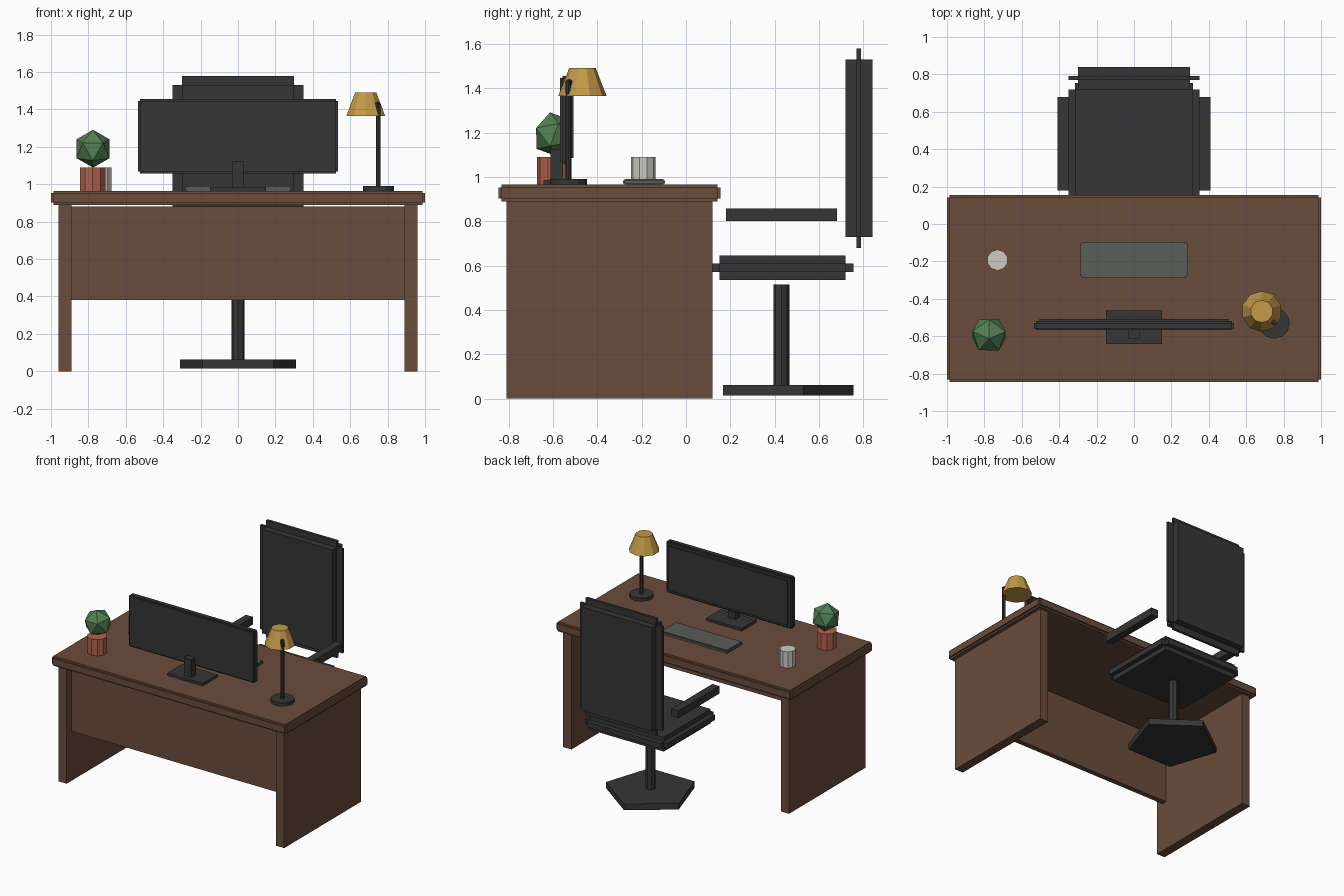
import bpy, bmesh, math
from mathutils import Vector, Matrix

if "Cube" in bpy.data.objects:
    bpy.data.objects.remove(bpy.data.objects["Cube"])


def material(name, r, g, b):
    lin = [((c / 255 + 0.055) / 1.055) ** 2.4 for c in (r, g, b)]
    m = bpy.data.materials.new(name)
    m.diffuse_color = (*lin, 1)
    m.use_nodes = True
    m.node_tree.nodes["Principled BSDF"].inputs["Base Color"].default_value = m.diffuse_color
    return m


WOOD = material("brown wood", 106, 76, 60)
DARK = material("charcoal", 54, 54, 55)
GREY = material("keyboard grey", 90, 93, 87)
CREAM = material("mug white", 205, 203, 197)
CLAY = material("terracotta", 178, 97, 78)
LEAF = material("leaf green", 82, 128, 82)
GOLD = material("lamp gold", 196, 155, 72)


def finish(name, bm, mat):
    me = bpy.data.meshes.new(name)
    bm.to_mesh(me)
    bm.free()
    me.materials.append(mat)
    ob = bpy.data.objects.new(name, me)
    bpy.context.collection.objects.link(ob)
    return ob


def add_box(bm, c, s):
    bmesh.ops.create_cube(bm, size=1, matrix=Matrix.Translation(c) @ Matrix.Diagonal((*s, 1)))


def box(name, mat, x, y, z):
    """Plain box from (min, max) ranges."""
    bm = bmesh.new()
    add_box(bm, [sum(r) / 2 for r in (x, y, z)], [r[1] - r[0] for r in (x, y, z)])
    return finish(name, bm, mat)


def stepped_box(name, mat, x, y, z, r):
    """Three crossing boxes that leave a square notch of size r along each edge."""
    bm = bmesh.new()
    c = [sum(v) / 2 for v in (x, y, z)]
    full = [v[1] - v[0] for v in (x, y, z)]
    for axis in range(3):
        add_box(bm, c, [f if i == axis else f - 2 * r for i, f in enumerate(full)])
    return finish(name, bm, mat)


def prism(name, mat, a, b, r1, r2, sides, turn=0.0):
    """Cylinder or cone from point a (radius r1) to point b (radius r2)."""
    a, b = Vector(a), Vector(b)
    rot = (b - a).to_track_quat('Z', 'Y').to_matrix().to_4x4()
    bm = bmesh.new()
    bmesh.ops.create_cone(bm, cap_ends=True, segments=sides, radius1=r1, radius2=r2,
                          depth=(b - a).length,
                          matrix=Matrix.Translation((a + b) / 2) @ rot @ Matrix.Rotation(turn, 4, 'Z'))
    return finish(name, bm, mat)


# Desk
stepped_box("desk_top", WOOD, (-1, 1), (-0.845, 0.155), (0.89, 0.965), 0.013)
for side, s in (("left", -1), ("right", 1)):
    box("desk_leg_" + side, WOOD, sorted((s * 0.89, s * 0.96)), (-0.81, 0.12), (0, 0.89))
box("desk_front_panel", WOOD, (-0.89, 0.89), (-0.75, -0.71), (0.38, 0.88))

# Office chair
stepped_box("chair_seat", DARK, (-0.35, 0.35), (0.115, 0.755), (0.535, 0.645), 0.035)
stepped_box("chair_back", DARK, (-0.35, 0.35), (0.72, 0.84), (0.68, 1.58), 0.05)
for side, s in (("left", -1), ("right", 1)):
    box("chair_armrest_" + side, DARK, sorted((s * 0.35, s * 0.41)), (0.18, 0.68), (0.80, 0.858))
prism("chair_column", DARK, (0, 0.43, 0.06), (0, 0.43, 0.515), 0.036, 0.036, 8)
base = prism("chair_base", DARK, (0, 0, 0.015), (0, 0, 0.062), 0.325, 0.325, 5)
# Point one corner of the five-sided base backwards
corner = base.data.vertices[0].co
base.data.transform(Matrix.Rotation(math.pi / 2 - math.atan2(corner.y, corner.x), 4, 'Z'))
base.location.y = 0.43

# Monitor
stepped_box("monitor_body", DARK, (-0.535, 0.535), (-0.568, -0.518), (1.057, 1.455), 0.01)
box("monitor_screen", DARK, (-0.505, 0.505), (-0.52, -0.508), (1.085, 1.427))
box("monitor_neck", DARK, (-0.03, 0.03), (-0.612, -0.555), (0.98, 1.125))
box("monitor_foot", DARK, (-0.15, 0.15), (-0.642, -0.462), (0.964, 0.985))

# Keyboard and mug
stepped_box("keyboard", GREY, (-0.285, 0.285), (-0.285, -0.095), (0.964, 0.99), 0.007)
prism("mug", CREAM, (-0.73, -0.193, 0.964), (-0.73, -0.193, 1.09), 0.056, 0.056, 10)

# Potted plant
prism("plant_pot", CLAY, (-0.777, -0.6, 0.964), (-0.777, -0.6, 1.09), 0.072, 0.072, 10)
bm = bmesh.new()
bmesh.ops.create_icosphere(bm, subdivisions=1, radius=0.103,
                           matrix=Matrix.Translation((-0.775, -0.593, 1.19))
                           @ Matrix.Rotation(0.2, 4, 'X') @ Matrix.Rotation(0.3, 4, 'Z'))
finish("plant_leaves", bm, LEAF)

# Desk lamp
prism("lamp_base", DARK, (0.75, -0.53, 0.964), (0.75, -0.53, 0.99), 0.083, 0.083, 12)
prism("lamp_pole", DARK, (0.75, -0.53, 0.985), (0.75, -0.53, 1.43), 0.013, 0.013, 8)
prism("lamp_arm", DARK, (0.755, -0.535, 1.425), (0.68, -0.467, 1.425), 0.014, 0.014, 6)
prism("lamp_shade", GOLD, (0.683, -0.467, 1.365), (0.683, -0.467, 1.49), 0.109, 0.06, 10)
